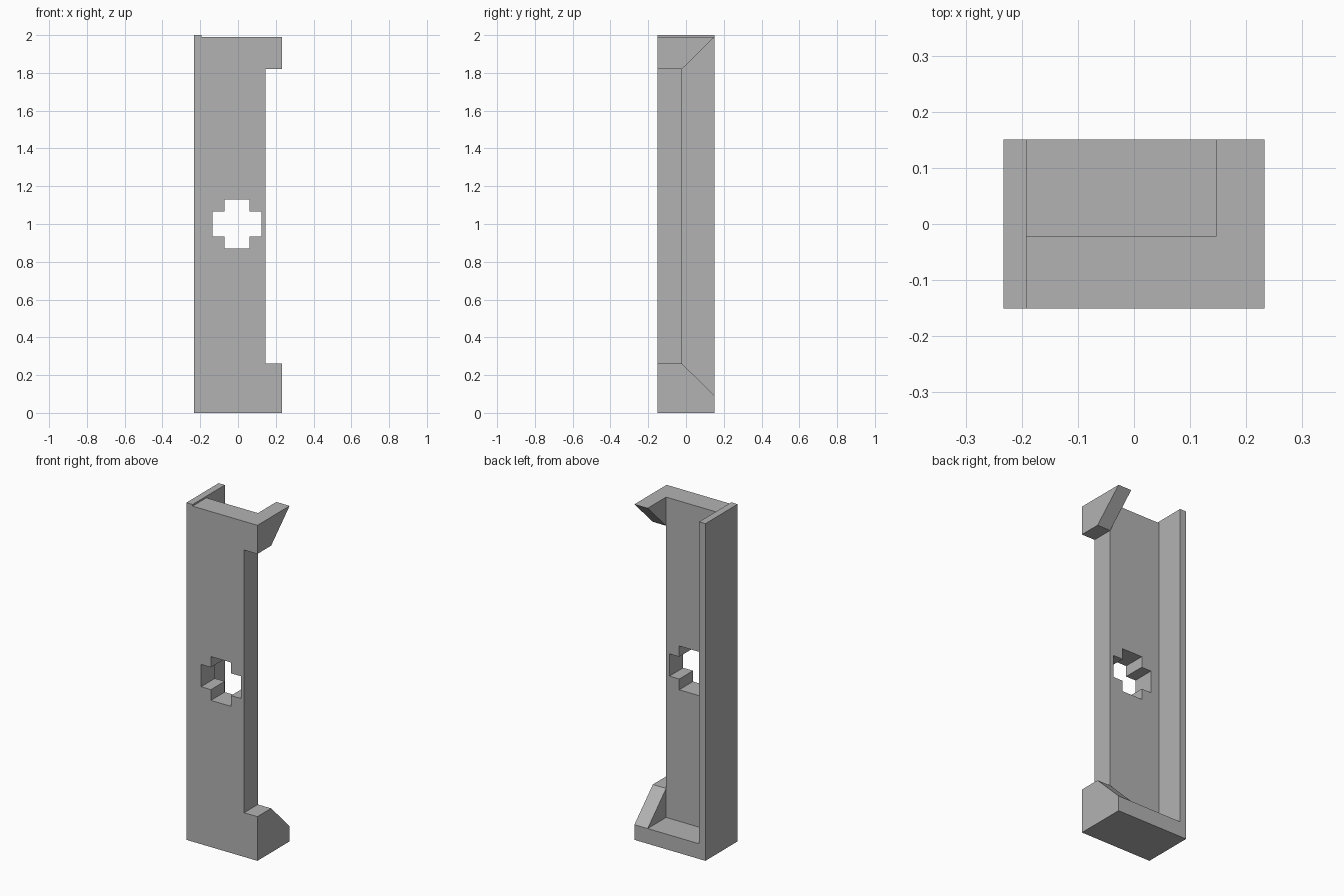
import bpy
import bmesh
from mathutils import Vector

cube = bpy.data.objects.get("Cube")
if cube:
    bpy.data.objects.remove(cube, do_unlink=True)

grey = bpy.data.materials.new("plain grey")
grey.use_nodes = True
grey.diffuse_color = (0.45, 0.45, 0.45, 1)
grey.node_tree.nodes["Principled BSDF"].inputs["Base Color"].default_value = grey.diffuse_color

# Main dimensions
LEFT, RIGHT, WALL_IN, PLATE_R = -0.233, 0.233, -0.192, 0.146
FRONT, MID, BACK = -0.151, -0.022, 0.151
TOP, WALL_TOP, FLOOR = 1.99, 2.0, 0.09
LOW_TAB, HIGH_TAB = 0.262, 1.82


def prism(name, points, axis, start, end):
    """Extrude an outline along x (points are y, z) or y (points are x, z)."""
    bm = bmesh.new()

    def place(a, b, t):
        return Vector((t, a, b)) if axis == "x" else Vector((a, t, b))

    face = bm.faces.new([bm.verts.new(place(a, b, start)) for a, b in points])
    ext = bmesh.ops.extrude_face_region(bm, geom=[face])
    verts = [v for v in ext["geom"] if isinstance(v, bmesh.types.BMVert)]
    bmesh.ops.translate(bm, verts=verts, vec=place(0, 0, end - start))
    bmesh.ops.recalc_face_normals(bm, faces=bm.faces)
    mesh = bpy.data.meshes.new(name)
    bm.to_mesh(mesh)
    bm.free()
    mesh.materials.append(grey)
    obj = bpy.data.objects.new(name, mesh)
    bpy.context.collection.objects.link(obj)
    return obj


def rect(a0, a1, b0, b1):
    return [(a0, b0), (a1, b0), (a1, b1), (a0, b1)]


def combine(target, other, operation):
    """Apply a boolean, then discard the helper."""
    mod = target.modifiers.new("join", "BOOLEAN")
    mod.operation, mod.solver, mod.object = operation, "EXACT", other
    bpy.context.view_layer.objects.active = target
    bpy.ops.object.modifier_apply(modifier=mod.name)
    bpy.data.objects.remove(other, do_unlink=True)


# Front plate with a tab at each end of its right edge
frame = prism("channel_bracket", [
    (LEFT, 0), (RIGHT, 0), (RIGHT, LOW_TAB), (PLATE_R, LOW_TAB),
    (PLATE_R, HIGH_TAB), (RIGHT, HIGH_TAB), (RIGHT, TOP), (LEFT, TOP)],
    "y", FRONT, MID)

# Side wall, floor and the two sloped end hooks
parts = [
    prism("side_wall", rect(FRONT, BACK, 0, WALL_TOP), "x", LEFT, WALL_IN),
    prism("floor", rect(FRONT, BACK, 0, FLOOR), "x", LEFT, RIGHT),
    prism("lower_hook", [(FRONT, 0), (BACK, 0), (BACK, FLOOR), (MID, LOW_TAB),
                         (FRONT, LOW_TAB)], "x", PLATE_R, RIGHT),
    prism("upper_hook", [(FRONT, HIGH_TAB), (MID, HIGH_TAB), (BACK, TOP),
                         (FRONT, TOP)], "x", PLATE_R, RIGHT),
]
for part in parts:
    combine(frame, part, "UNION")

# Cross-shaped opening through the plate
for name, half_w, half_h in (("cross_bar", 0.13, 0.066), ("cross_post", 0.066, 0.13)):
    cx = -0.006
    cutter = prism(name, rect(cx - half_w, cx + half_w, 1 - half_h, 1 + half_h),
                   "y", FRONT - 0.1, MID + 0.1)
    cutter.hide_render = True
    combine(frame, cutter, "DIFFERENCE")

# Merge flat regions left by the joins
bm = bmesh.new()
bm.from_mesh(frame.data)
bmesh.ops.remove_doubles(bm, verts=bm.verts, dist=0.0001)
bmesh.ops.dissolve_limit(bm, angle_limit=0.01, verts=bm.verts, edges=bm.edges)
bm.to_mesh(frame.data)
bm.free()
